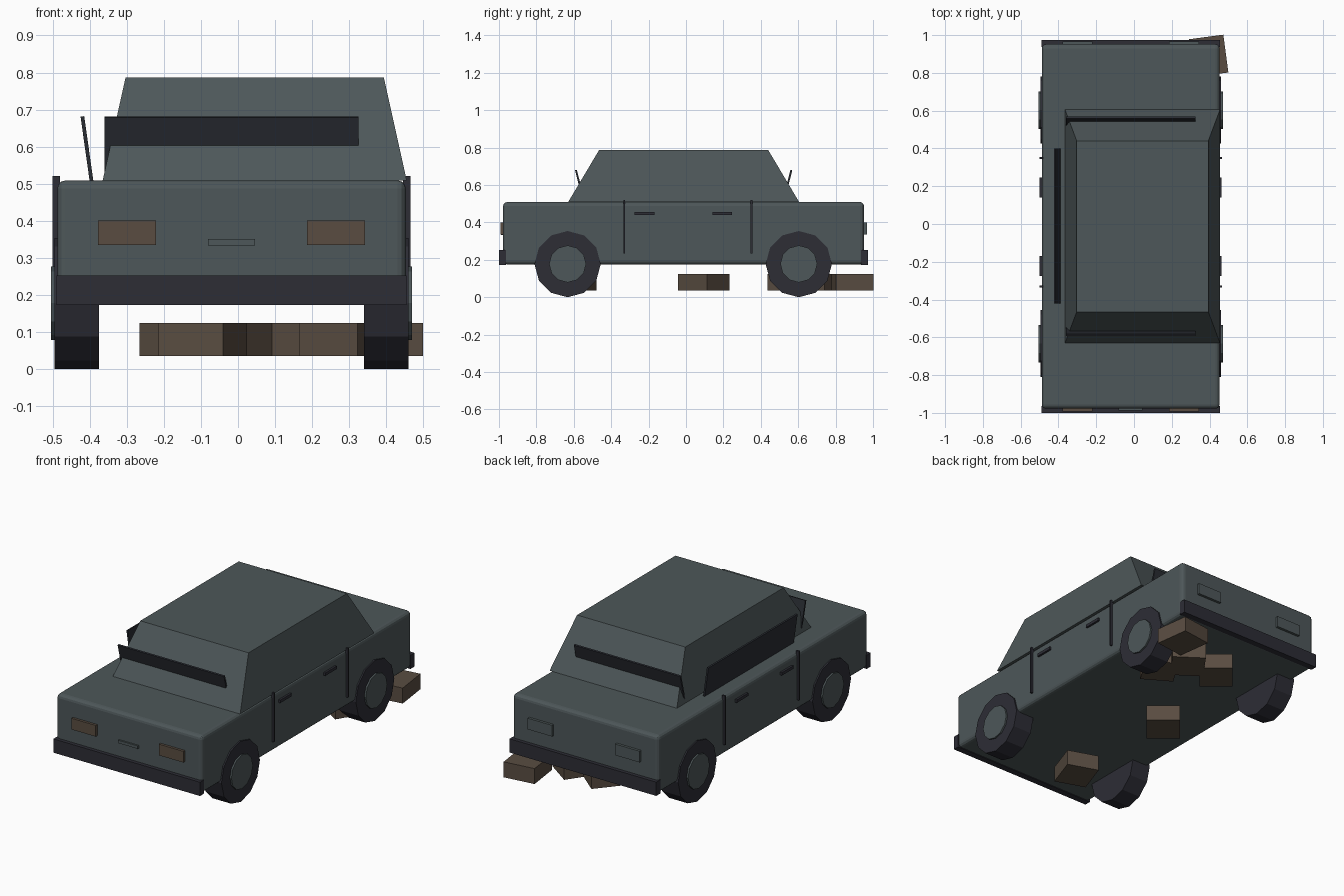
import bpy, bmesh, math
from mathutils import Vector

cube = bpy.data.objects.get("Cube")
if cube:
    bpy.data.objects.remove(cube, do_unlink=True)


def material(name, rgb):
    m = bpy.data.materials.new(name)
    m.use_nodes = True
    m.diffuse_color = (*rgb, 1)
    m.node_tree.nodes["Principled BSDF"].inputs["Base Color"].default_value = (*rgb, 1)
    return m


PAINT = material("slate paint", (0.075, 0.095, 0.10))
RUBBER = material("dark rubber", (0.026, 0.026, 0.036))
GLASS = material("dark glass", (0.022, 0.025, 0.032))
BROWN = material("dull brown", (0.10, 0.073, 0.053))
CX = -0.0175  # centre line of the body


def finish(name, bm, mat):
    mesh = bpy.data.meshes.new(name)
    bmesh.ops.recalc_face_normals(bm, faces=bm.faces)
    bm.to_mesh(mesh)
    bm.free()
    mesh.materials.append(mat)
    ob = bpy.data.objects.new(name, mesh)
    bpy.context.collection.objects.link(ob)
    return ob


def box(name, centre, size, mat, rot=(0, 0, 0), taper=None):
    """Box; taper scales its top in x and y."""
    bm = bmesh.new()
    bmesh.ops.create_cube(bm, size=1)
    for v in bm.verts:
        v.co *= Vector(size)
        if taper and v.co.z > 0:
            v.co.x *= taper[0]
            v.co.y *= taper[1]
    ob = finish(name, bm, mat)
    ob.location = centre
    ob.rotation_euler = rot
    return ob


def disc(name, centre, radius, width, mat, sides=12):
    bm = bmesh.new()
    bmesh.ops.create_cone(bm, cap_ends=True, segments=sides,
                          radius1=radius, radius2=radius, depth=width)
    ob = finish(name, bm, mat)
    ob.location = centre
    ob.rotation_euler = (0, math.pi / 2, 0)
    return ob


# Body shell with softened edges
body = box("body", (CX, -0.013, 0.342), (0.94, 1.93, 0.334), PAINT)
bevel = body.modifiers.new("soft edges", "BEVEL")
bevel.width = 0.022
bevel.segments = 3

# Cabin, set off towards the left
box("cabin", (0.045, -0.0125, 0.6475), (0.82, 1.235, 0.277), PAINT,
    taper=(0.85, 0.733))

# Windscreens and side windows
for name, y, tilt in (("windscreen", -0.568, 1), ("rear_window", 0.543, -1)):
    box(name, (CX, y, 0.6), (0.685, 0.01, 0.165), GLASS, (tilt * 0.25, 0, 0))
for name, s in (("right_window", -1), ("left_window", 1)):
    box(name, (CX + s * 0.39, -0.01, 0.595), (0.01, 0.82, 0.175), GLASS,
        (0, s * 0.14, 0))

# Bumpers
for name, y in (("front_bumper", -0.981), ("rear_bumper", 0.955)):
    box(name, (CX, y, 0.213), (0.945, 0.037, 0.08), RUBBER)

for side, s in (("right", -1), ("left", 1)):
    # Lamps
    x = CX + s * 0.282
    box(side + "_headlamp", (x, -0.98, 0.368), (0.157, 0.026, 0.065), BROWN)
    box(side + "_tail_lamp", (x, 0.954, 0.368), (0.157, 0.026, 0.065), PAINT)
    for end, y, seam_y, handle_y in (("front", -0.633, -0.33, -0.222),
                                     ("rear", 0.603, 0.35, 0.193)):
        # Wheels and hubs
        tag = side + "_" + end
        disc(tag + "_wheel", (CX + s * 0.418, y, 0.177), 0.177, 0.12, RUBBER)
        disc(tag + "_hub", (CX + s * 0.44, y, 0.178), 0.099, 0.095, PAINT)
        # Door seams and handles
        box(tag + "_door_seam", (CX + s * 0.473, seam_y, 0.378),
            (0.02, 0.01, 0.286), RUBBER)
        box(tag + "_door_handle", (CX + s * 0.473, handle_y, 0.448),
            (0.018, 0.105, 0.017), RUBBER)

# Front trim bar
box("front_trim", (CX, -0.98, 0.342), (0.127, 0.016, 0.017), PAINT)

# Loose blocks under the body
blocks = ((-0.095, -0.605, -19), (-0.13, 0.095, -40), (0.015, 0.72, -40),
          (0.295, 0.57, -31), (0.21, 0.71, -35), (0.395, 0.89, 7.6))
for i, (x, y, turn) in enumerate(blocks):
    box(f"loose_block_{i + 1}", (x, y, 0.08), (0.184, 0.202, 0.09), BROWN,
        (0, 0, math.radians(turn)))
